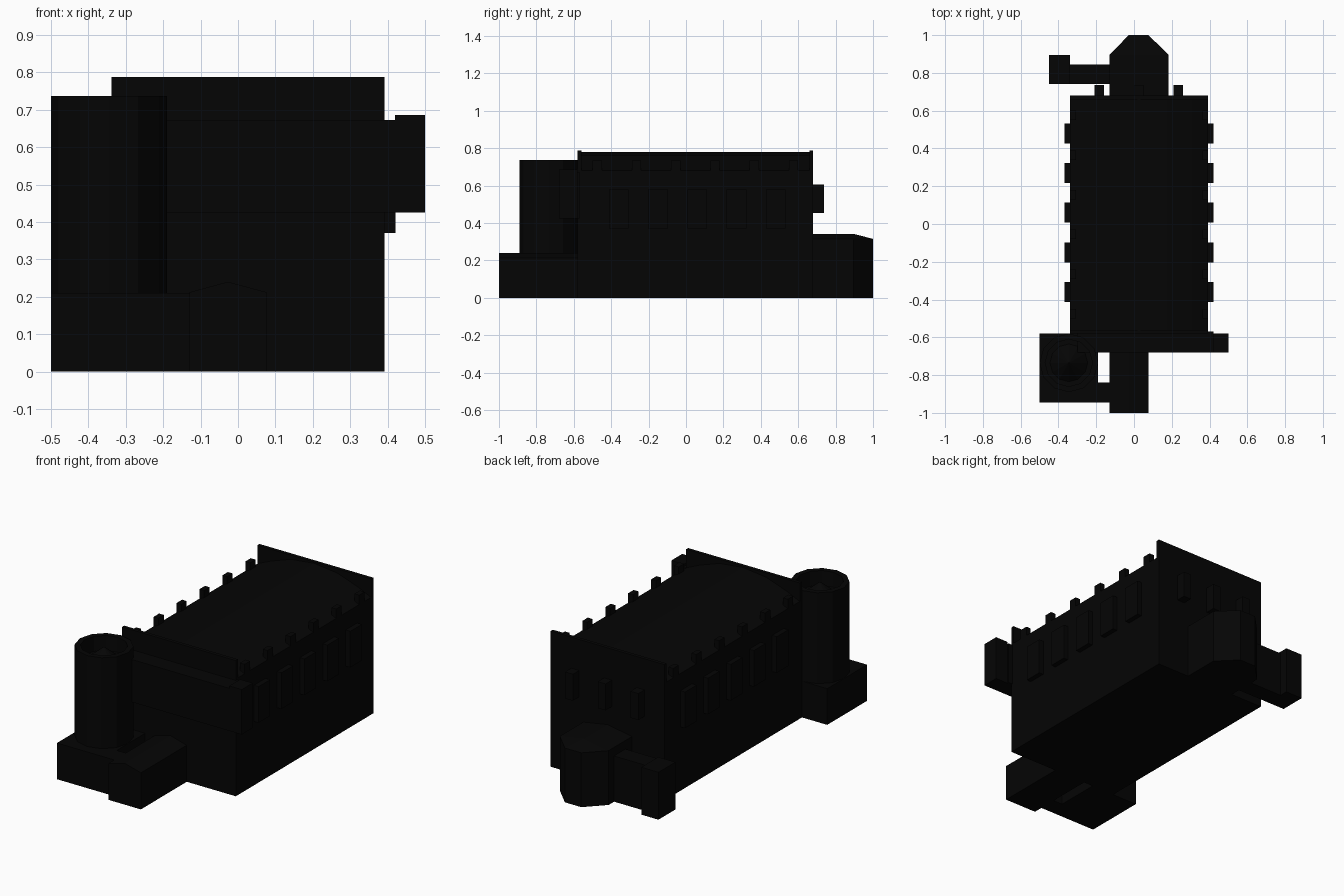
import bpy, bmesh
from math import cos, sin, pi

if "Cube" in bpy.data.objects:
    bpy.data.objects.remove(bpy.data.objects["Cube"])

mat = bpy.data.materials.new("dark_stone")
mat.diffuse_color = (0.0015, 0.0015, 0.0015, 1)
mat.use_nodes = True
mat.node_tree.nodes["Principled BSDF"].inputs["Base Color"].default_value = mat.diffuse_color


def finish(name, bm):
    bmesh.ops.recalc_face_normals(bm, faces=bm.faces)
    me = bpy.data.meshes.new(name)
    bm.to_mesh(me)
    bm.free()
    me.materials.append(mat)
    ob = bpy.data.objects.new(name, me)
    bpy.context.collection.objects.link(ob)
    return ob


def box(name, x0, x1, y0, y1, z0, z1):
    bm = bmesh.new()
    bmesh.ops.create_cube(bm, size=1)
    for v in bm.verts:
        v.co = (x1 if v.co.x > 0 else x0, y1 if v.co.y > 0 else y0, z1 if v.co.z > 0 else z0)
    return finish(name, bm)


def prism(name, pts, y0, y1):
    """Extrude an (x, z) outline along y."""
    bm = bmesh.new()
    a = [bm.verts.new((x, y0, z)) for x, z in pts]
    b = [bm.verts.new((x, y1, z)) for x, z in pts]
    bm.faces.new(a)
    bm.faces.new(b)
    for i in range(len(pts)):
        j = (i + 1) % len(pts)
        bm.faces.new((a[i], a[j], b[j], b[i]))
    return finish(name, bm)


def lathe(name, cx, cy, profile, n=12):
    """Faceted revolve of (radius, z) points, first and last on the axis."""
    bm = bmesh.new()
    rings = []
    for r, z in profile:
        if r == 0:
            rings.append([bm.verts.new((cx, cy, z))] * n)
        else:
            rings.append([bm.verts.new((cx + r * cos(2 * pi * i / n), cy + r * sin(2 * pi * i / n), z))
                          for i in range(n)])
    for p, q in zip(rings, rings[1:]):
        for i in range(n):
            j = (i + 1) % n
            bm.faces.new(list(dict.fromkeys((p[i], p[j], q[j], q[i]))))
    return finish(name, bm)


# Main hall with a low curved roof and flat-topped end walls
half = [(0.365, 0), (0.365, 0.68), (0.28, 0.718), (0.15, 0.763), (0, 0.78)]
outline = [(0.027 + x, z) for x, z in half] + [(0.027 - x, z) for x, z in reversed(half[:-1])]
prism("hall", outline, -0.58, 0.68)
box("front_end_wall", -0.338, 0.392, -0.58, -0.56, 0.6, 0.787)
box("back_end_wall", -0.338, 0.392, 0.66, 0.68, 0.6, 0.787)

# Side windows between the roof-edge merlons
for side, x, d in (("left", -0.338, -1), ("right", 0.392, 1)):
    for i in range(5):
        y = -0.36 + 0.21 * i
        xs = sorted((x - 0.01 * d, x + 0.029 * d))
        box(f"{side}_window_{i}", *xs, y - 0.053, y + 0.053, 0.37, 0.58)
    for i in range(6):
        y = -0.475 + 0.21 * i
        xs = sorted((x, x - 0.03 * d))
        box(f"{side}_merlon_{i}", *xs, y - 0.025, y + 0.025, 0.65, 0.735)

# Back windows
for i, x in enumerate((-0.185, 0.025, 0.235)):
    box(f"back_window_{i}", x - 0.025, x + 0.025, 0.67, 0.737, 0.453, 0.607)

# Overhanging front gallery with the projecting closet at its end
box("front_gallery", -0.3, 0.42, -0.68, -0.57, 0.425, 0.672)
box("gallery_closet", 0.42, 0.5, -0.68, -0.58, 0.425, 0.686)

# Round tower with a conical roof behind its parapet, on a square base
box("tower_base", -0.5, -0.19, -0.945, -0.58, 0, 0.21)
box("base_link", -0.19, -0.13, -0.945, -0.84, 0, 0.21)
lathe("tower", -0.345, -0.735, [(0, 0.2), (0.155, 0.2), (0.155, 0.737), (0.125, 0.737),
                                (0.125, 0.65), (0.1, 0.65), (0, 0.73)])

# Entrance porch with a low gable
prism("porch", [(-0.13, 0), (0.077, 0), (0.077, 0.212), (-0.027, 0.24), (-0.13, 0.212)], -1, -0.57)

# Back apse with hipped roof
plan = [(0.183, 0.67), (0.183, 0.895), (0.077, 1), (-0.028, 1), (-0.13, 0.895), (-0.13, 0.67)]
bm = bmesh.new()
low = [bm.verts.new((x, y, 0)) for x, y in plan]
top = [bm.verts.new((x, y, 0.315)) for x, y in plan]
apex = bm.verts.new((0.027, 0.895, 0.342))
rear = bm.verts.new((0.027, 0.67, 0.342))
bm.faces.new(low)
for i in range(6):
    j = (i + 1) % 6
    bm.faces.new((low[i], low[j], top[j], top[i]))
for i in range(1, 4):
    bm.faces.new((top[i], top[i + 1], apex))
bm.faces.new((top[0], top[1], apex, rear))
bm.faces.new((top[4], top[5], rear, apex))
bm.faces.new((top[5], top[0], rear))
finish("apse", bm)

# Passage and closet beside the apse
box("apse_passage", -0.34, -0.12, 0.74, 0.845, 0, 0.265)
box("passage_closet", -0.45, -0.34, 0.74, 0.895, 0, 0.275)
